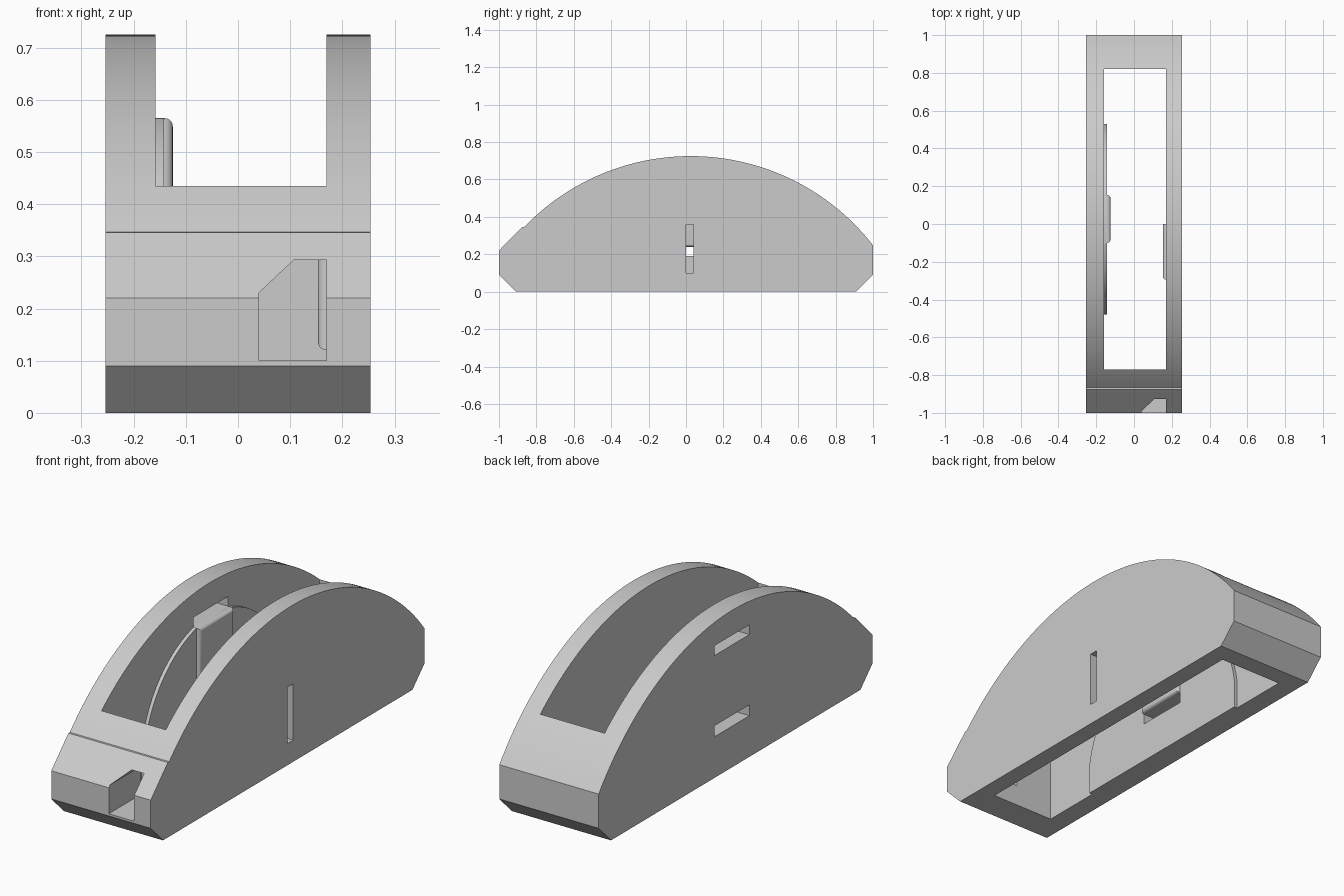
import bpy, bmesh, math

if "Cube" in bpy.data.objects:
    bpy.data.objects.remove(bpy.data.objects["Cube"], do_unlink=True)

grey = bpy.data.materials.new("plain grey")
grey.use_nodes = True
grey.diffuse_color = (0.6, 0.6, 0.6, 1)
grey.node_tree.nodes["Principled BSDF"].inputs["Base Color"].default_value = (0.6, 0.6, 0.6, 1)


def finish(name, bm):
    bmesh.ops.recalc_face_normals(bm, faces=bm.faces)
    mesh = bpy.data.meshes.new(name)
    bm.to_mesh(mesh)
    bm.free()
    mesh.materials.append(grey)
    ob = bpy.data.objects.new(name, mesh)
    bpy.context.collection.objects.link(ob)
    return ob


def prism(name, points, start, end, axis="x"):
    """Extrude a flat outline along x (outline in y, z) or y (outline in x, z)."""
    bm = bmesh.new()
    along_x = axis == "x"
    verts = [bm.verts.new((start, u, v) if along_x else (u, start, v)) for u, v in points]
    face = bm.faces.new(verts)
    new = bmesh.ops.extrude_face_region(bm, geom=[face])["geom"]
    shift = (end - start, 0, 0) if along_x else (0, end - start, 0)
    bmesh.ops.translate(bm, vec=shift, verts=[g for g in new if isinstance(g, bmesh.types.BMVert)])
    return finish(name, bm)


def box_outline(u0, u1, v0, v1):
    return [(u0, v0), (u1, v0), (u1, v1), (u0, v1)]


def arc(cy, cz, r, y0, y1, count):
    a0, a1 = (math.acos((y - cy) / r) for y in (y0, y1))
    steps = (a0 + (a1 - a0) * i / count for i in range(count + 1))
    return [(cy + r * math.cos(a), cz + r * math.sin(a)) for a in steps]


def activate(ob):
    bpy.ops.object.select_all(action="DESELECT")
    ob.select_set(True)
    bpy.context.view_layer.objects.active = ob


def cut(ob, cutters):
    activate(ob)
    for c in cutters:
        mod = ob.modifiers.new("cut", "BOOLEAN")
        mod.operation, mod.solver, mod.object = "DIFFERENCE", "EXACT", c
        bpy.ops.object.modifier_apply(modifier=mod.name)


def smooth(ob):
    activate(ob)
    bpy.ops.object.shade_smooth_by_angle(angle=math.radians(25))


def rounded_pad(name, outline, wall, face, radius, keep_sharp=None):
    """Pad standing on a wall, with its exposed rim rounded."""
    ob = prism(name, outline, wall, face)
    bm = bmesh.new()
    bm.from_mesh(ob.data)
    rim = [e for e in bm.edges if all(abs(v.co.x - face) < 1e-5 for v in e.verts)
           and not (keep_sharp is not None and all(abs(v.co.y - keep_sharp) < 1e-5 for v in e.verts))]
    bmesh.ops.bevel(bm, geom=rim, offset=radius, segments=5, profile=0.5, affect="EDGES")
    bm.to_mesh(ob.data)
    bm.free()
    smooth(ob)


HALF, RIGHT, LEFT, MID = 0.254, -0.158, 0.17, 0.025

# Arched housing, with a small step above the front slope
outline = [(-0.91, 0), (0.91, 0), (1, 0.09)]
outline += arc(MID, -0.51, 1.235, 1, -0.865, 64)
outline += [(-0.875, 0.346), (-1, 0.22), (-1, 0.09)]
housing = prism("housing", outline, -HALF, HALF)

# Shallow disc on the inner wall, cut off at the base
disc = prism("inner_disc", arc(MID, 0.07, 0.51, 0.53, -0.48, 56)
             + [(MID - 0.505, 0), (MID + 0.505, 0)], RIGHT - 0.002, -0.142)

# Openings: main cavity, front notch, clip slots
cavity = prism("cavity_cutter", box_outline(-0.77, 0.82, -0.1, 1), RIGHT, LEFT)
notch = prism("notch_cutter", [(0.04, 0.1), (LEFT, 0.1), (LEFT, 0.293), (0.107, 0.293), (0.04, 0.23)],
              -1.1, -0.76, "y")
lower_slot = prism("lower_slot_cutter", box_outline(-0.1, 0.153, 0.19, 0.24), -0.4, -0.1)
upper_slot = prism("upper_slot_cutter", box_outline(-0.1, 0.153, 0.565, 0.61), -0.4, -0.1)
side_slot = prism("side_slot_cutter", box_outline(0, 0.04, 0.1, 0.36), 0.1, 0.4)
cutters = [cavity, notch, lower_slot, upper_slot, side_slot]
cut(housing, cutters)
cut(disc, [lower_slot, upper_slot])
for c in cutters:
    bpy.data.objects.remove(c, do_unlink=True)
smooth(housing)
smooth(disc)

# Rounded pads beside the slots
rounded_pad("right_clip_pad", box_outline(-0.1, 0.153, 0.24, 0.565), RIGHT - 0.002, -0.125, 0.016)
rounded_pad("left_clip_pad", box_outline(-0.295, 0, 0.12, 0.34), LEFT + 0.002, 0.153, 0.017, keep_sharp=0)
